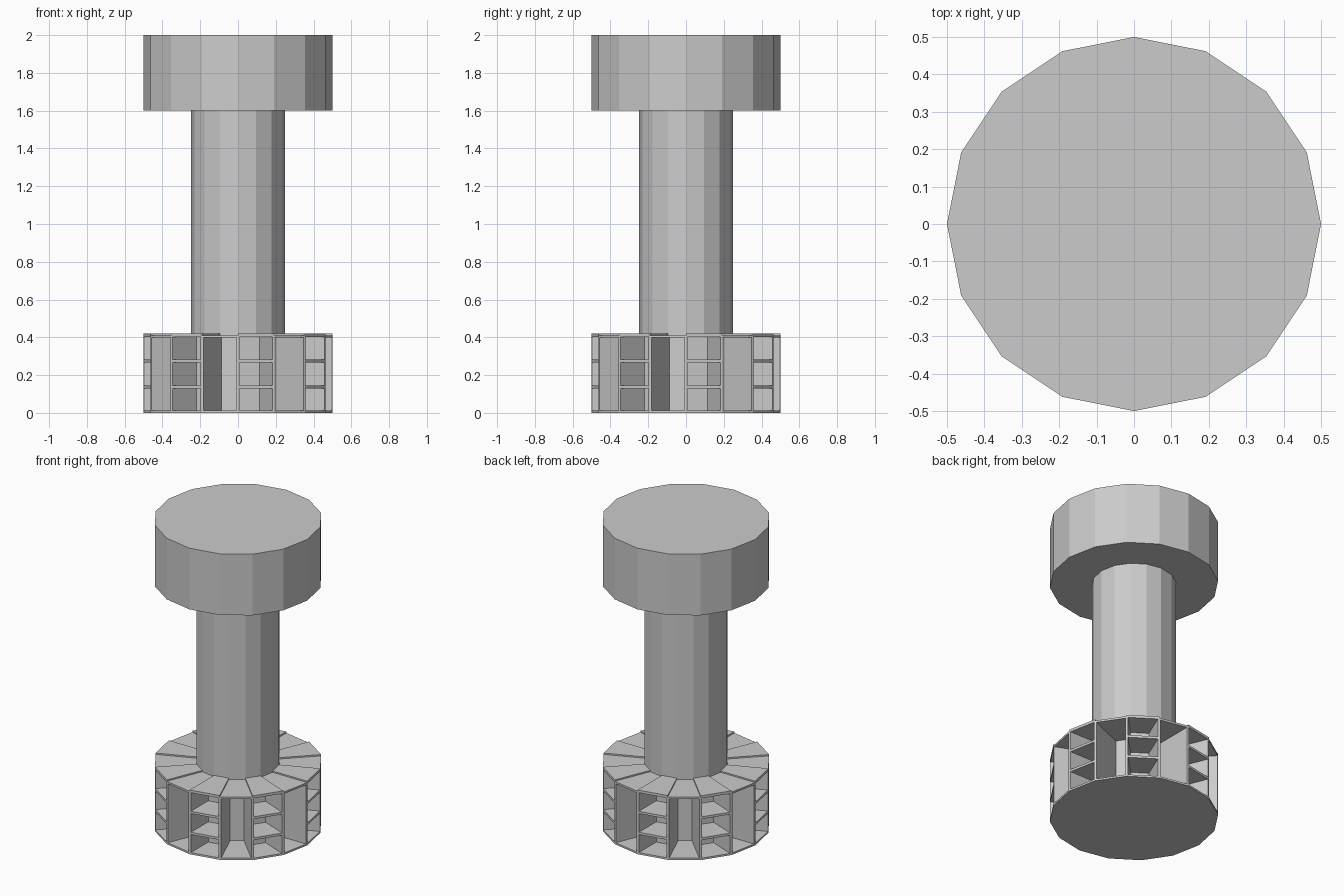
import bpy
from math import sin, cos, pi

if "Cube" in bpy.data.objects:
    bpy.data.objects.remove(bpy.data.objects["Cube"])

N = 16
STEP = 2 * pi / N
R_OUT, R_IN = 0.5, 0.25


def prism(name, pts, z0, z1):
    """Extrude a counter-clockwise outline from z0 to z1."""
    n = len(pts)
    verts = [(x, y, z0) for x, y in pts] + [(x, y, z1) for x, y in pts]
    faces = [tuple(reversed(range(n))), tuple(range(n, 2 * n))]
    faces += [(i, (i + 1) % n, n + (i + 1) % n, n + i) for i in range(n)]
    me = bpy.data.meshes.new(name)
    me.from_pydata(verts, [], faces)
    ob = bpy.data.objects.new(name, me)
    bpy.context.collection.objects.link(ob)
    return ob


def polar(r, a):
    return (r * cos(a), r * sin(a))


def ngon(r):
    return [polar(r, i * STEP) for i in range(N)]


def bay_slab(name, a, r0, r1, z0, z1):
    """Trapezoid filling one bay between two radii."""
    prism(name, [polar(r0, a), polar(r1, a), polar(r1, a + STEP), polar(r0, a + STEP)], z0, z1)


# main solid parts
prism("top_drum", ngon(R_OUT), 1.6, 2.0)
prism("column", ngon(R_IN), 0.005, 1.6)
prism("base_floor", ngon(R_OUT), 0.0, 0.012)

# ring of bays, alternately shelved and open
for k in range(N):
    a = -pi / 2 + k * STEP

    # radial divider with a pointed outer end that follows the outline
    h, ro = 0.008, R_OUT
    ux, uy = cos(a), sin(a)
    outline = [(R_IN - 0.02, -h), (ro - 0.0016, -h), (ro, 0), (ro - 0.0016, h), (R_IN - 0.02, h)]
    prism("divider", [(u * ux - v * uy, u * uy + v * ux) for u, v in outline], 0.005, 0.41)

    if k % 2 == 0:
        # shelved bay: raised lid, two shelves, back panel
        bay_slab("shelf_bay_lid", a, R_IN - 0.01, R_OUT, 0.403, 0.42)
        for z in (0.13, 0.267):
            bay_slab("shelf", a, 0.30, R_OUT, z, z + 0.015)
        bay_slab("shelf_back", a, 0.30, 0.32, 0.005, 0.41)
    else:
        # open bay: lid only
        bay_slab("open_bay_lid", a, R_IN - 0.01, R_OUT, 0.398, 0.411)
